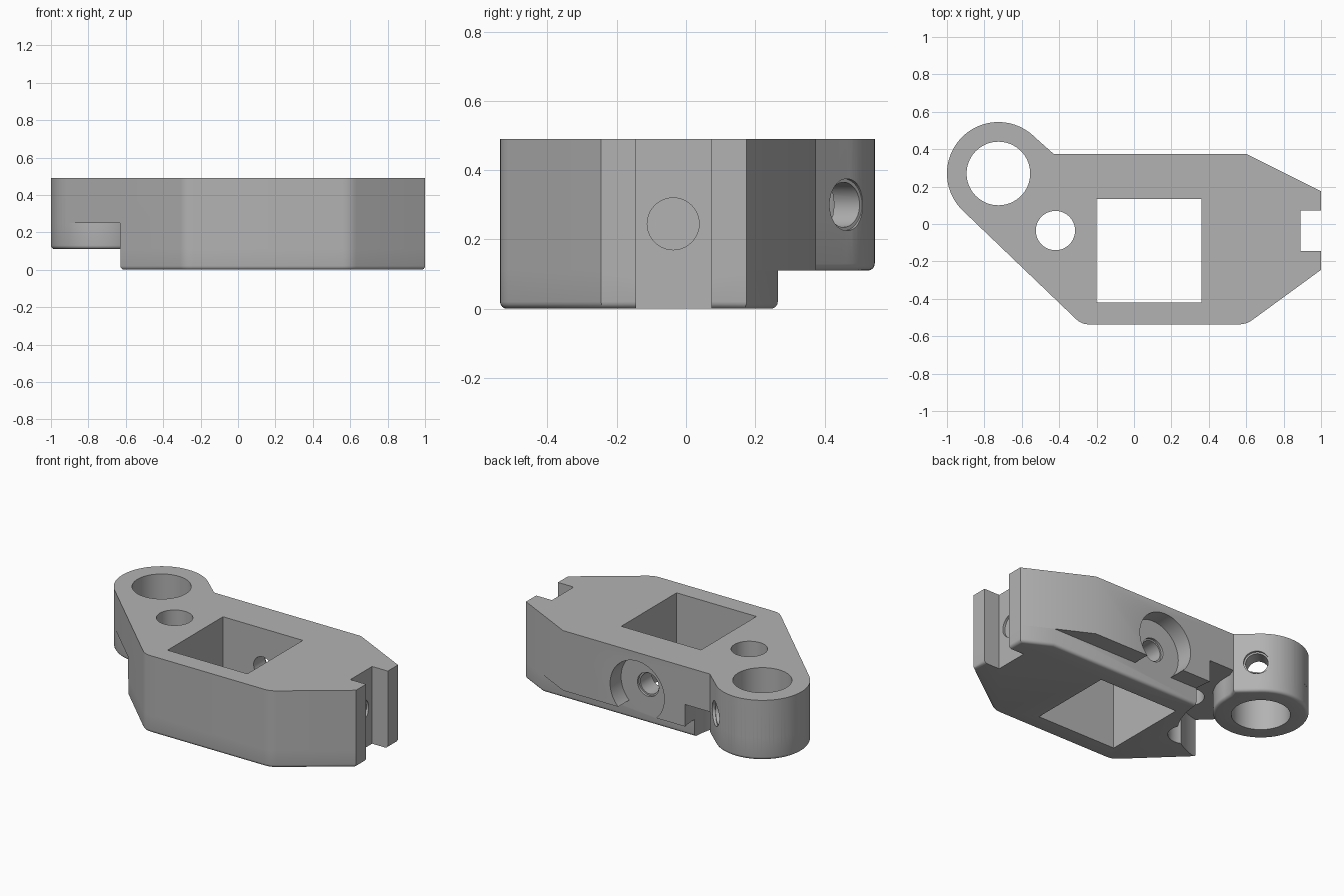
import bpy, bmesh, math
from mathutils import Vector

if "Cube" in bpy.data.objects:
    bpy.data.objects.remove(bpy.data.objects["Cube"])

TOP = 0.49
RING = Vector((-0.725, 0.27))
R_OUT = 0.275

metal = bpy.data.materials.new("plain_grey")
metal.diffuse_color = (0.45, 0.45, 0.45, 1)
metal.use_nodes = True
metal.node_tree.nodes["Principled BSDF"].inputs["Base Color"].default_value = metal.diffuse_color


def finish(name, bm):
    bmesh.ops.recalc_face_normals(bm, faces=bm.faces)
    me = bpy.data.meshes.new(name)
    bm.to_mesh(me)
    bm.free()
    me.materials.append(metal)
    ob = bpy.data.objects.new(name, me)
    bpy.context.collection.objects.link(ob)
    return ob


def prism(name, pts, z0, z1, fillet=0.0):
    """Extruded outline with an optional rounded bottom rim."""
    bm = bmesh.new()
    base = bm.faces.new([bm.verts.new((p[0], p[1], z0)) for p in pts])
    ext = bmesh.ops.extrude_face_region(bm, geom=[base], use_keep_orig=True)
    bmesh.ops.translate(bm, vec=(0, 0, z1 - z0),
                        verts=[g for g in ext["geom"] if isinstance(g, bmesh.types.BMVert)])
    bmesh.ops.recalc_face_normals(bm, faces=bm.faces)
    if fillet:
        rim = [e for e in bm.edges if all(abs(v.co.z - z0) < 1e-5 for v in e.verts)]
        bmesh.ops.bevel(bm, geom=rim, offset=fillet, segments=4, profile=0.5, affect='EDGES')
    return finish(name, bm)


def rod(name, a, b, r, n=64):
    """Cylinder from point a to point b."""
    a, b = Vector(a), Vector(b)
    bm = bmesh.new()
    bmesh.ops.create_cone(bm, cap_ends=True, segments=n, radius1=r, radius2=r, depth=(b - a).length)
    rot = Vector((0, 0, 1)).rotation_difference(b - a).to_matrix()
    for v in bm.verts:
        v.co = rot @ v.co + (a + b) / 2
    return finish(name, bm)


def box(name, lo, hi):
    return prism(name, [(lo[0], lo[1]), (hi[0], lo[1]), (hi[0], hi[1]), (lo[0], hi[1])], lo[2], hi[2])


def combine(target, other, op):
    mod = target.modifiers.new(op, 'BOOLEAN')
    mod.operation = op
    mod.solver = 'EXACT'
    mod.object = other
    bpy.context.view_layer.objects.active = target
    bpy.ops.object.modifier_apply(modifier=mod.name)
    bpy.data.objects.remove(other, do_unlink=True)


def soft(a, p, b, d=0.04):
    """Small rounded corner at p between neighbours a and b."""
    a, p, b = Vector(a), Vector(p), Vector(b)
    s, e = p + (a - p).normalized() * d, p + (b - p).normalized() * d
    return [s * (1 - t) ** 2 + p * 2 * t * (1 - t) + e * t * t for t in (0, 0.25, 0.5, 0.75, 1)]


def arc(a0, a1, n):
    return [RING + R_OUT * Vector((math.cos(a), math.sin(a)))
            for a in (math.radians(a0 + (a1 - a0) * i / n) for i in range(n + 1))]


# Shared outline corners
nose = [(1, 0.175), (1, -0.245)]
tangent = (-0.914, 0.07)
front = soft(nose[1], (0.6, -0.537), (-0.28, -0.537)) + soft((0.6, -0.537), (-0.28, -0.537), tangent)

# Upper body, running around the ring
upper = [(-0.43, 0.375), (0.6, 0.375)] + nose + front + arc(226.6, 45, 48)
bracket = prism("clamp_bracket", upper, 0.11, TOP)

# Lower body, set back from the rear face
lower = [(0.82, 0.265)] + nose + front + [(-0.64, -0.19), (-0.64, 0.265)]
combine(bracket, prism("lower_body", lower, 0, 0.3, 0.02), 'UNION')

# Clearance below the ring
combine(bracket, rod("clearance", (*RING, -0.1), (*RING, 0.25), 0.48, 96), 'DIFFERENCE')

# Ring with flat lug
ring_pts = arc(405, 90, 56)[::-1]
ring_pts = arc(45, 360, 64) + [RING + Vector((0.275, 0.05)), (-0.43, 0.375)]
combine(bracket, prism("ring", ring_pts, 0.11, TOP, 0.02), 'UNION')

# Square window, ring bore and pin hole
cuts = [
    box("window", (-0.2, -0.42, -0.1), (0.36, 0.135, 0.6)),
    rod("ring_bore", (*RING, -0.1), (*RING, 0.6), 0.17, 72),
    rod("pin_hole", (-0.42, -0.035, -0.1), (-0.42, -0.035, 0.6), 0.105, 48),
]

# End slot, counterbore and screw hole
y, z = -0.037, 0.245
cuts += [
    box("end_slot", (0.89, -0.145, -0.1), (1.1, 0.073, 0.6)),
    rod("end_counterbore", (0.89, y, z), (1.1, y, z), 0.19),
    rod("end_lip", (0.875, y, z), (1.0, y, z), 0.075, 40),
    rod("end_screw", (0.3, y, z), (1.0, y, z), 0.065, 40),
]

# Rear counterbore and screw hole
x = 0.08
cuts += [
    rod("rear_counterbore", (x, 0.265, z), (x, 0.5, z), 0.19),
    rod("rear_lip", (x, 0.25, z), (x, 0.4, z), 0.075, 40),
    rod("rear_screw", (x, 0.0, z), (x, 0.4, z), 0.065, 40),
]

# Set screw hole through the ring wall
d = Vector((math.sqrt(0.5), math.sqrt(0.5), 0))
c = Vector((*RING, 0.3))
cuts += [
    rod("set_screw", c + d * 0.05, c + d * 0.4, 0.065, 40),
    rod("set_screw_lip", c + d * 0.262, c + d * 0.4, 0.075, 40),
]
for cut in cuts:
    combine(bracket, cut, 'DIFFERENCE')

# Shading
bpy.ops.object.select_all(action='DESELECT')
bracket.select_set(True)
bpy.context.view_layer.objects.active = bracket
bpy.ops.object.shade_smooth_by_angle(angle=math.radians(30))
